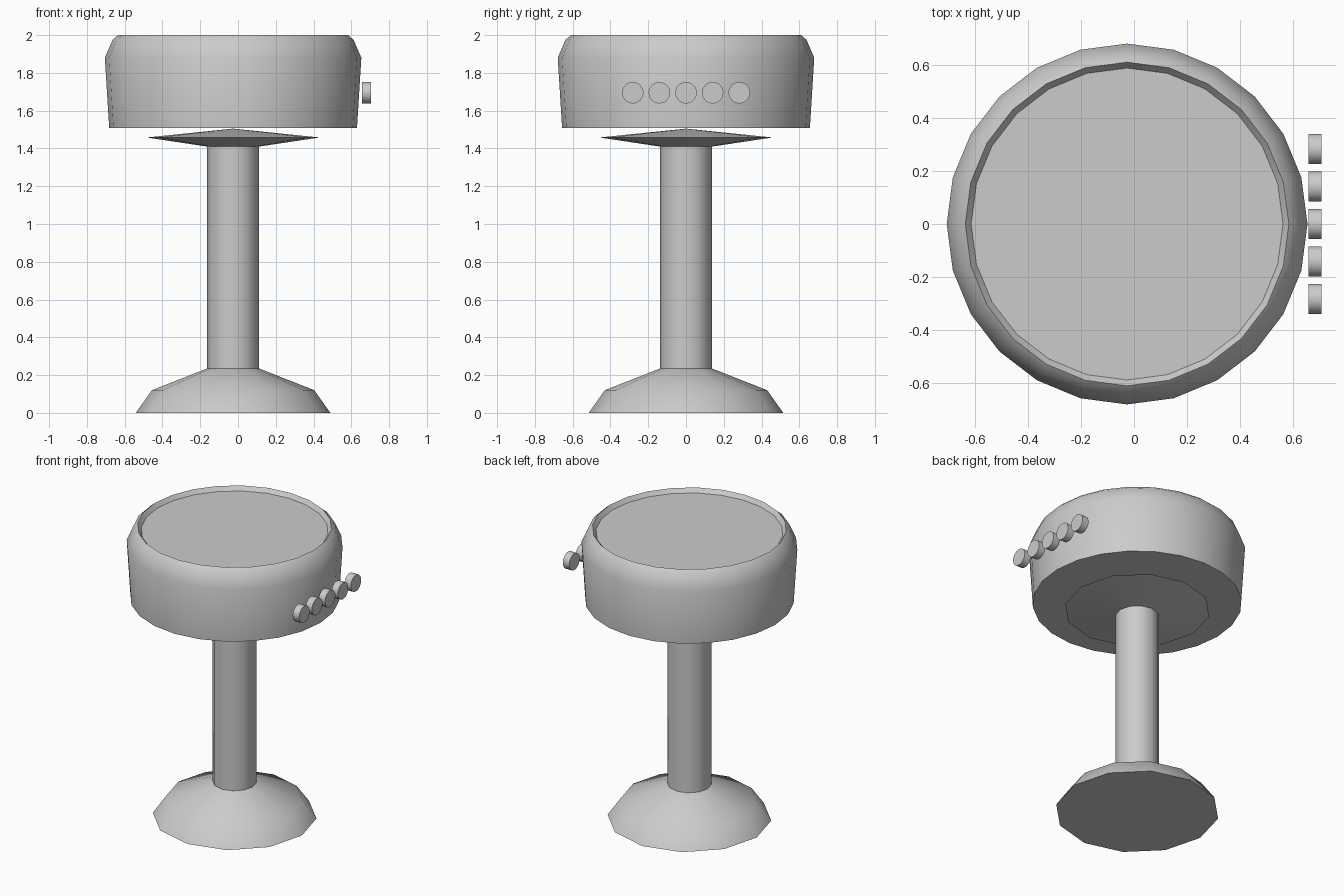
import bpy, bmesh
from math import cos, sin, pi, radians

if "Cube" in bpy.data.objects:
    bpy.data.objects.remove(bpy.data.objects["Cube"])

CX = -0.026  # axis of the stool; the studs on +x shift the overall centre


def finish(obj, angle):
    bpy.ops.object.select_all(action='DESELECT')
    obj.select_set(True)
    bpy.context.view_layer.objects.active = obj
    bpy.ops.object.shade_smooth_by_angle(angle=radians(angle))


def lathe(name, profile, sides, angle):
    """Revolve (radius, z) points around z; radius 0 gives a pole vertex."""
    bm = bmesh.new()
    rings = []
    for r, z in profile:
        n = sides if r > 0 else 1
        rings.append([bm.verts.new((r * cos(2 * pi * i / sides),
                                    r * sin(2 * pi * i / sides), z)) for i in range(n)])
    for a, b in zip(rings, rings[1:]):
        for i in range(sides):
            j = (i + 1) % sides
            quad = [a[i % len(a)], a[j % len(a)], b[j % len(b)], b[i % len(b)]]
            bm.faces.new(list(dict.fromkeys(quad)))
    bmesh.ops.recalc_face_normals(bm, faces=bm.faces)
    mesh = bpy.data.meshes.new(name)
    bm.to_mesh(mesh)
    bm.free()
    obj = bpy.data.objects.new(name, mesh)
    bpy.context.collection.objects.link(obj)
    obj.location.x = CX
    finish(obj, angle)
    return obj


# Foot, post and support flange in one turned piece
lathe("pedestal", [(0, 0), (0.515, 0), (0.43, 0.12), (0.138, 0.235),
                   (0.138, 1.41), (0.458, 1.458), (0, 1.505)], 12, 40)

# Round drum seat with chamfered rim and slightly sunken top
lathe("seat", [(0, 1.508), (0.656, 1.508), (0.679, 1.88), (0.638, 1.975),
               (0.609, 2.0), (0.587, 1.972), (0, 1.972)], 24, 40)

# Row of studs on the right side
for k in range(5):
    bpy.ops.mesh.primitive_cylinder_add(
        vertices=24, radius=0.057, depth=0.049,
        location=(0.6805, (k - 2) * 0.141, 1.695), rotation=(0, pi / 2, 0))
    stud = bpy.context.object
    stud.name = f"stud_{k + 1}"
    finish(stud, 40)
